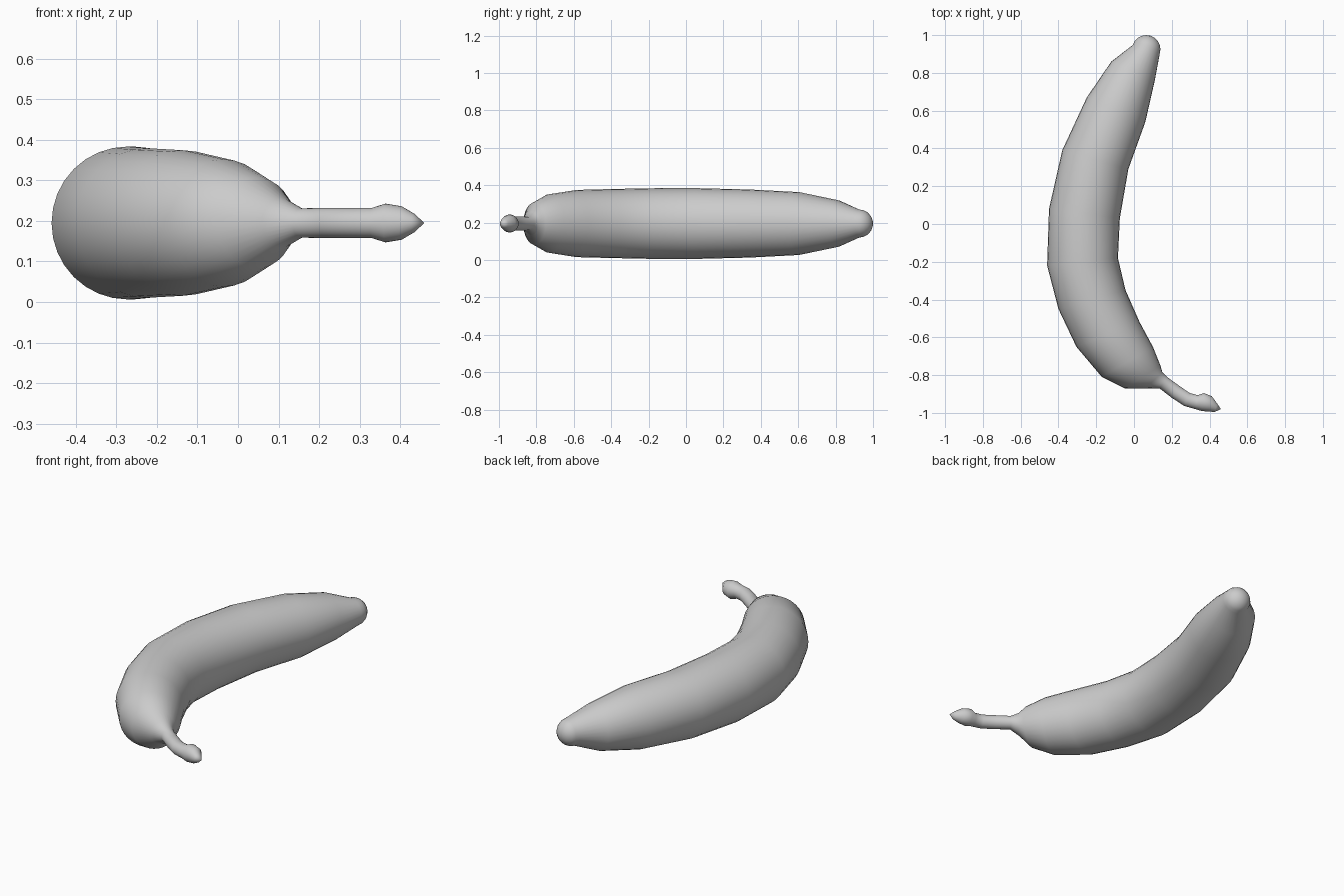
import bpy, bmesh, math
from mathutils import Vector

cube = bpy.data.objects.get("Cube")
if cube:
    bpy.data.objects.remove(cube)

SIDES = 32
AXIS_HEIGHT = 0.195

skin = bpy.data.materials.new("plain grey")
skin.use_nodes = True
grey = (0.6, 0.6, 0.6, 1)
skin.diffuse_color = grey
skin.node_tree.nodes["Principled BSDF"].inputs["Base Color"].default_value = grey


def add_ring(bm, outer, inner):
    """Round ring whose diameter runs from the outer to the inner curve."""
    a, b = Vector((*outer, AXIS_HEIGHT)), Vector((*inner, AXIS_HEIGHT))
    centre, arm = (a + b) / 2, (a - b) / 2
    up = Vector((0, 0, arm.length))
    angles = [math.tau * i / SIDES for i in range(SIDES)]
    return [bm.verts.new(centre + arm * math.cos(t) + up * math.sin(t)) for t in angles]


def bridge(bm, first, second):
    for i in range(SIDES):
        j = (i + 1) % SIDES
        bm.faces.new((first[i], first[j], second[j], second[i]))


def close_end(bm, ring, point):
    tip = bm.verts.new((*point, AXIS_HEIGHT))
    for i in range(SIDES):
        bm.faces.new((ring[i], ring[(i + 1) % SIDES], tip))


# Rounded blossom end: rings of a half sphere, from the pole down
cap_centre, cap_radius = Vector((0.065, 0.925)), 0.075
along = Vector((0.3, 0.95)).normalized()
across = Vector((-along.y, along.x))
sections = []
for degrees in (72, 54, 36, 18, 0):
    t = math.radians(degrees)
    mid = cap_centre + along * cap_radius * math.sin(t)
    half = across * cap_radius * math.cos(t)
    sections.append((mid + half, mid - half))

# Curved body: outer and inner edge of each section
sections += [
    ((-0.12, 0.86), (0.11, 0.76)),
    ((-0.25, 0.67), (0.06, 0.54)),
    ((-0.38, 0.39), (-0.03, 0.29)),
    ((-0.45, 0.08), (-0.075, 0.03)),
    ((-0.46, -0.22), (-0.085, -0.18)),
    ((-0.4, -0.45), (-0.045, -0.35)),
    ((-0.305, -0.65), (0.03, -0.52)),
    ((-0.17, -0.81), (0.1, -0.65)),
    ((-0.05, -0.87), (0.14, -0.75)),
    ((0.06, -0.87), (0.15, -0.785)),
]

# Thin bent stem with a pointed knob
sections += [
    ((0.135, -0.87), (0.175, -0.81)),
    ((0.2, -0.92), (0.24, -0.857)),
    ((0.265, -0.963), (0.295, -0.895)),
    ((0.325, -0.98), (0.337, -0.906)),
    ((0.358, -0.99), (0.37, -0.895)),
    ((0.395, -0.993), (0.412, -0.912)),
    ((0.427, -0.995), (0.44, -0.95)),
]

bm = bmesh.new()
rings = [add_ring(bm, *s) for s in sections]
for first, second in zip(rings, rings[1:]):
    bridge(bm, first, second)
close_end(bm, rings[0], cap_centre + along * cap_radius)
close_end(bm, rings[-1], (0.46, -0.98))
bmesh.ops.recalc_face_normals(bm, faces=bm.faces)

mesh = bpy.data.meshes.new("banana")
bm.to_mesh(mesh)
bm.free()
mesh.materials.append(skin)
banana = bpy.data.objects.new("banana", mesh)
bpy.context.collection.objects.link(banana)
for face in mesh.polygons:
    face.use_smooth = True
